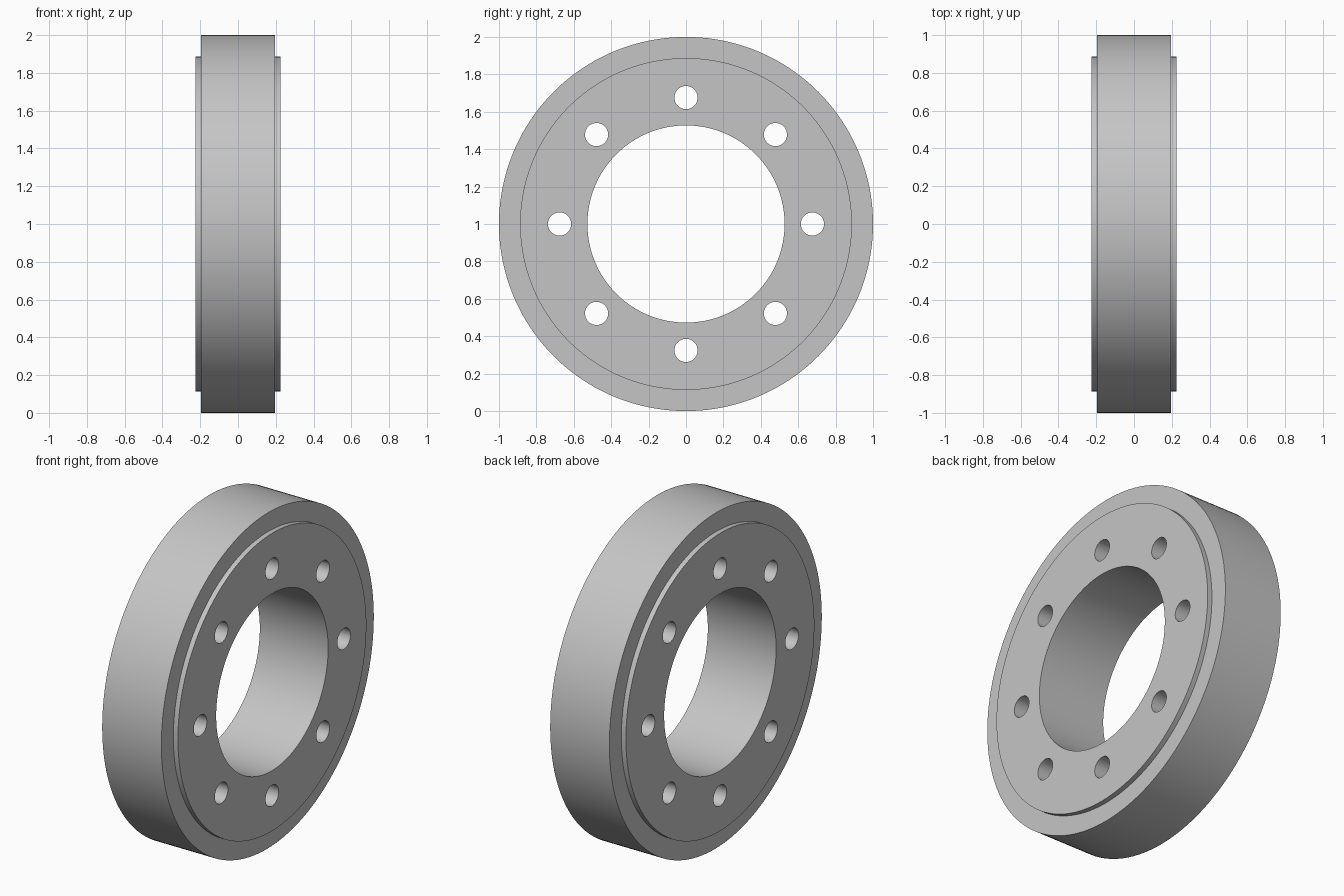
import bpy, bmesh, math
from mathutils import Matrix, Vector

if "Cube" in bpy.data.objects:
    bpy.data.objects.remove(bpy.data.objects["Cube"], do_unlink=True)

# Dimensions
RIM_R, HUB_R, BORE_R = 1.0, 0.887, 0.527
RIM_X, HUB_X = 0.195, 0.225
BOLT_CIRCLE, BOLT_R, BOLTS = 0.676, 0.062, 8
SEGMENTS = 160
CENTRE = Vector((0, 0, 1))

steel = bpy.data.materials.new("plain grey steel")
steel.use_nodes = True
grey = (0.56, 0.56, 0.56, 1)
steel.diffuse_color = grey
steel.node_tree.nodes["Principled BSDF"].inputs["Base Color"].default_value = grey


def mesh_object(name, bm):
    bmesh.ops.recalc_face_normals(bm, faces=bm.faces)
    mesh = bpy.data.meshes.new(name)
    bm.to_mesh(mesh)
    bm.free()
    mesh.materials.append(steel)
    obj = bpy.data.objects.new(name, mesh)
    bpy.context.collection.objects.link(obj)
    return obj


# Wheel body: stepped closed profile (x, radius) turned about the x axis
half = [(HUB_X, BORE_R), (HUB_X, HUB_R), (RIM_X, HUB_R), (RIM_X, RIM_R)]
profile = half + [(-x, r) for x, r in reversed(half)]
bm = bmesh.new()
verts = [bm.verts.new((x, 0, 1 + r)) for x, r in profile]
edges = [bm.edges.new((v, verts[i - 1])) for i, v in enumerate(verts)]
bmesh.ops.spin(bm, geom=verts + edges, cent=CENTRE, axis=(1, 0, 0),
               angle=math.tau, steps=SEGMENTS, use_merge=True)
bmesh.ops.remove_doubles(bm, verts=bm.verts, dist=1e-5)
wheel = mesh_object("flanged_wheel_ring", bm)

# Bolt hole cutters: one on top, the rest evenly around the bolt circle
bm = bmesh.new()
for i in range(BOLTS):
    place = (Matrix.Translation(CENTRE)
             @ Matrix.Rotation(math.tau * i / BOLTS, 4, 'X')
             @ Matrix.Translation((0, 0, BOLT_CIRCLE))
             @ Matrix.Rotation(math.pi / 2, 4, 'Y'))
    bmesh.ops.create_cone(bm, cap_ends=True, segments=40, radius1=BOLT_R,
                          radius2=BOLT_R, depth=1, matrix=place)
cutter = mesh_object("bolt_hole_cutter", bm)
cutter.hide_render = True

# Drill the holes, then discard the cutter
drill = wheel.modifiers.new("bolt holes", 'BOOLEAN')
drill.operation = 'DIFFERENCE'
drill.solver = 'EXACT'
drill.object = cutter
bpy.ops.object.select_all(action='DESELECT')
wheel.select_set(True)
bpy.context.view_layer.objects.active = wheel
bpy.ops.object.modifier_apply(modifier=drill.name)
bpy.data.objects.remove(cutter, do_unlink=True)

# Smooth round walls with crisp machined edges
bpy.ops.object.shade_smooth_by_angle(angle=math.radians(30))
